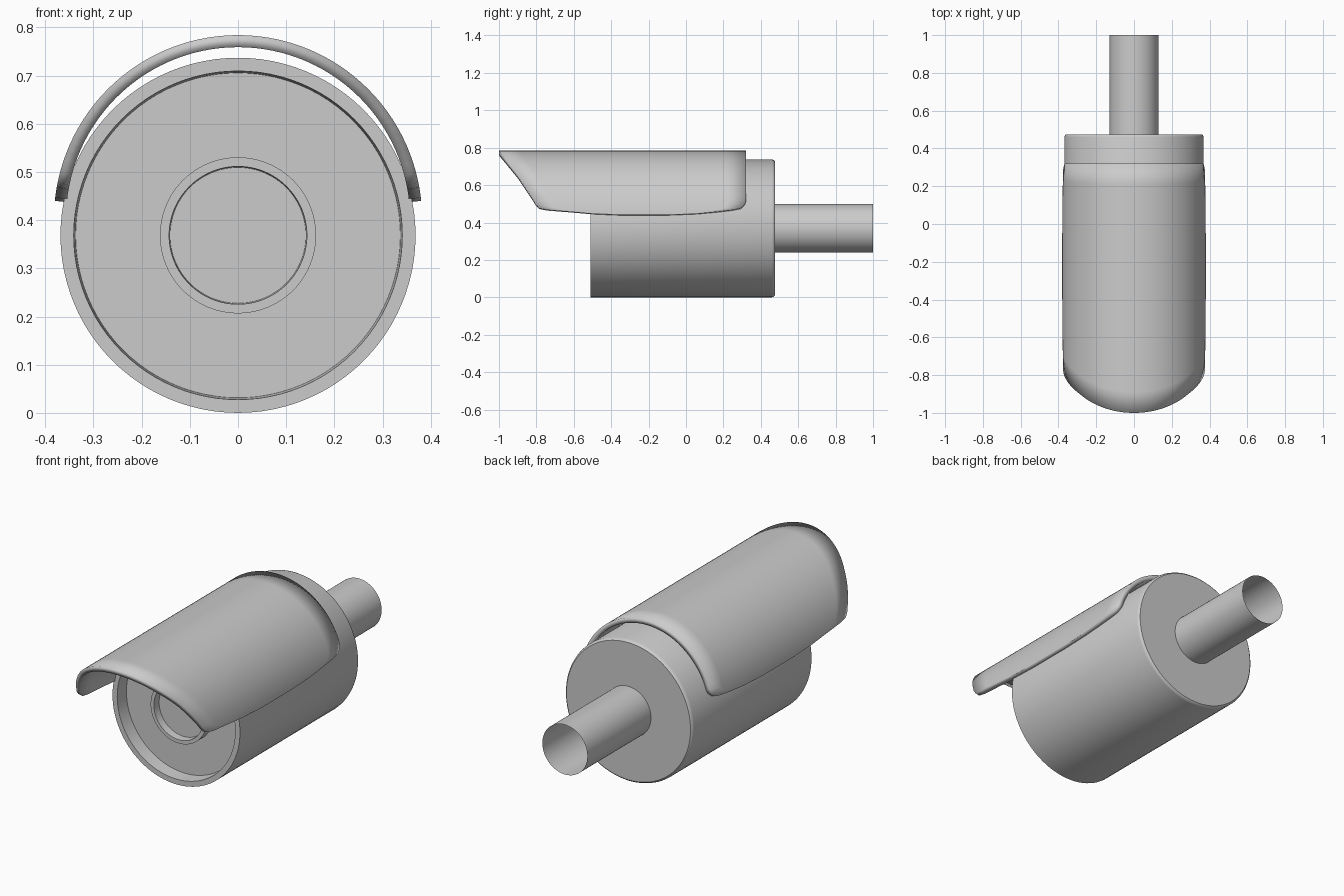
import bpy, math

if "Cube" in bpy.data.objects:
    bpy.data.objects.remove(bpy.data.objects["Cube"])

CZ = 0.3685   # height of the camera axis
SEG = 96


def make_object(name, verts, faces, angle=35):
    mesh = bpy.data.meshes.new(name)
    mesh.from_pydata(verts, [], faces)
    mesh.update()
    ob = bpy.data.objects.new(name, mesh)
    bpy.context.collection.objects.link(ob)
    bpy.ops.object.select_all(action='DESELECT')
    ob.select_set(True)
    bpy.context.view_layer.objects.active = ob
    bpy.ops.object.shade_smooth_by_angle(angle=math.radians(angle))
    return ob


def lathe(name, profile, cap_start=False, cap_end=False):
    """Revolve (radius, y) points around the camera axis."""
    verts, faces = [], []
    for r, y in profile:
        for i in range(SEG):
            a = 2 * math.pi * i / SEG
            verts.append((r * math.cos(a), y, CZ + r * math.sin(a)))
    for k in range(len(profile) - 1):
        for i in range(SEG):
            j = (i + 1) % SEG
            faces.append((k * SEG + i, k * SEG + j,
                          (k + 1) * SEG + j, (k + 1) * SEG + i))
    if cap_start:
        faces.append(tuple(reversed(range(SEG))))
    if cap_end:
        n = (len(profile) - 1) * SEG
        faces.append(tuple(range(n, n + SEG)))
    return make_object(name, verts, faces)


# Housing: recessed front plate, rim, barrel and rounded back
R = 0.3685
lathe("housing", [(0.162, -0.44), (0.337, -0.44), (0.341, -0.51), (R, -0.51),
                  (R, 0.460), (R - 0.003, 0.469), (R - 0.010, 0.475)],
      cap_end=True)

# Lens: raised ring with a recessed glass face
lathe("lens_ring", [(0.162, -0.44), (0.162, -0.49), (0.143, -0.49), (0.141, -0.45)])
lathe("lens_glass", [(0.141, -0.45)] + [(0.07, -0.45)], cap_end=True)

# Mounting pipe, open at the back
lathe("mount_pipe", [(0.13, 0.47), (0.13, 1.0)])

# Sun visor: arched shell trimmed by its side outline (z, front y, rear y)
VZ, VR = 0.402, 0.382
outline = [(0.440, -0.35, -0.10), (0.447, -0.50, 0.06), (0.458, -0.62, 0.17),
           (0.468, -0.74, 0.25), (0.478, -0.785, 0.295), (0.500, -0.805, 0.315),
           (0.520, -0.816, 0.320), (0.650, -0.897, 0.320), (0.784, -1.0, 0.320)]


def trim(z):
    for (z0, f0, b0), (z1, f1, b1) in zip(outline, outline[1:]):
        if z <= z1 + 1e-6:
            t = (z - z0) / (z1 - z0)
            return f0 + t * (f1 - f0), b0 + t * (b1 - b0)
    return outline[-1][1:]


half = [math.asin((p[0] - VZ) / VR) for p in outline[:7]]
steps = 24
half += [half[-1] + (math.pi / 2 - half[-1]) * i / steps for i in range(1, steps + 1)]
angles = half + [math.pi - a for a in reversed(half[:-1])]
COLS = 12
verts, faces = [], []
for a in angles:
    z = VZ + VR * math.sin(a)
    front, back = trim(z)
    for c in range(COLS + 1):
        verts.append((VR * math.cos(a), front + (back - front) * c / COLS, z))
for r in range(len(angles) - 1):
    for c in range(COLS):
        p = r * (COLS + 1) + c
        faces.append((p, p + COLS + 1, p + COLS + 2, p + 1))
# keep normals pointing outward so the thickness grows inward
visor = make_object("sun_visor", verts, [tuple(reversed(f)) for f in faces])
if visor.data.polygons[len(faces) // 2].normal.z < 0:
    visor.data.flip_normals()
solid = visor.modifiers.new("thickness", 'SOLIDIFY')
solid.thickness = 0.025
solid.offset = -1
